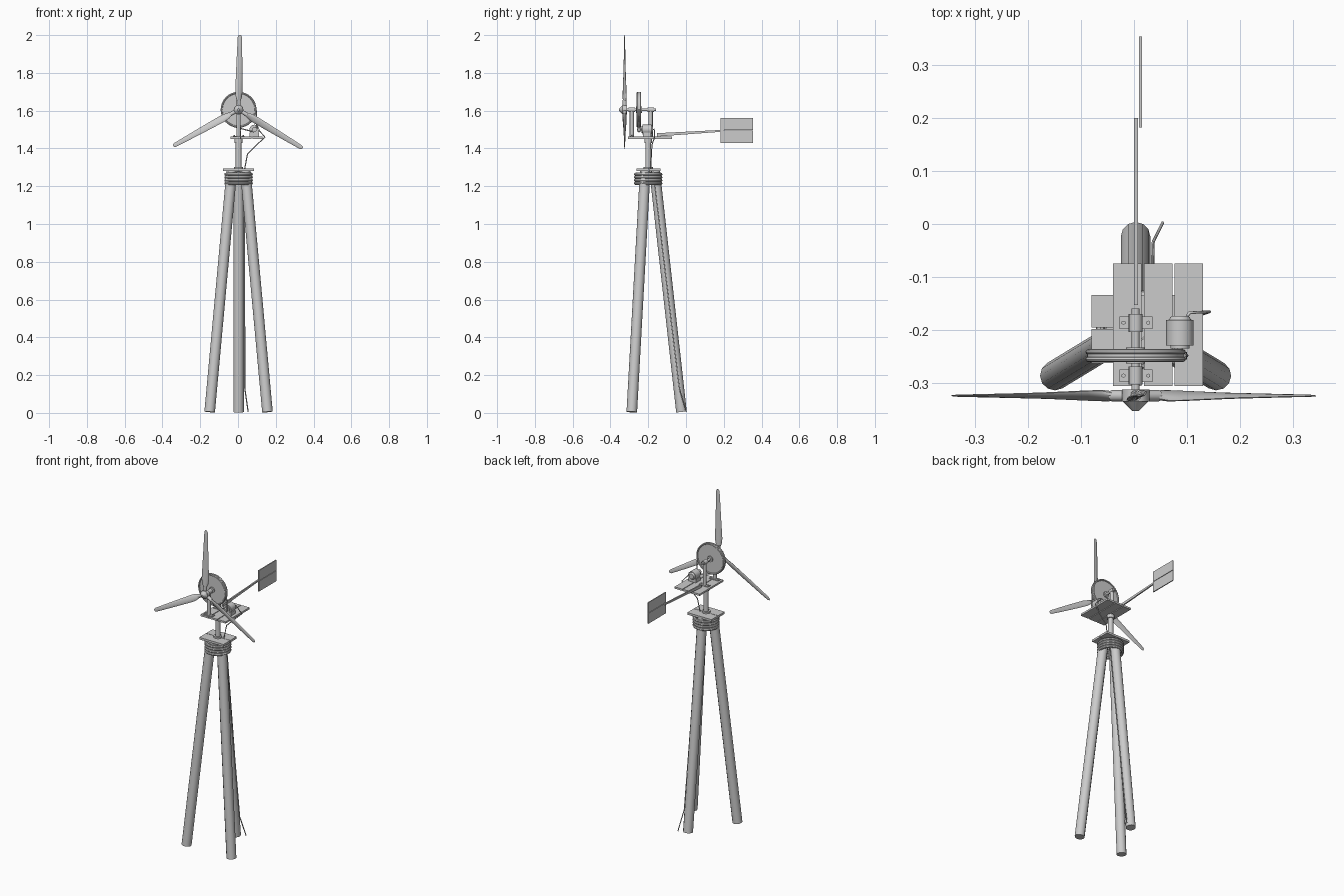
import bpy, math
from mathutils import Vector, Matrix

if "Cube" in bpy.data.objects:
    bpy.data.objects.remove(bpy.data.objects["Cube"])

CX, CY = 0.003, -0.2          # tower axis
SHAFT_Z = 1.605
grey = bpy.data.materials.new("plain grey")
grey.diffuse_color = (0.6, 0.6, 0.6, 1)
grey.use_nodes = True
grey.node_tree.nodes["Principled BSDF"].inputs["Base Color"].default_value = grey.diffuse_color


def finish(ob, name, smooth=False):
    ob.name = name
    ob.data.materials.append(grey)
    if smooth:
        bpy.ops.object.select_all(action='DESELECT')
        ob.select_set(True)
        bpy.context.view_layer.objects.active = ob
        bpy.ops.object.shade_smooth_by_angle(angle=math.radians(35))
    return ob


def box(name, x, y, z):
    """Box from three (min, max) ranges."""
    bpy.ops.mesh.primitive_cube_add(size=1)
    ob = bpy.context.object
    s = [b - a for a, b in (x, y, z)]
    c = [(a + b) / 2 for a, b in (x, y, z)]
    ob.data.transform(Matrix.Translation(c) @ Matrix.Diagonal((*s, 1)))
    return finish(ob, name)


def rod(name, a, b, r, r2=None, sides=16, smooth=True):
    """Cylinder or cone from point a to point b."""
    a, b = Vector(a), Vector(b)
    d = b - a
    bpy.ops.mesh.primitive_cone_add(vertices=sides, radius1=r,
                                    radius2=r if r2 is None else r2, depth=d.length)
    ob = bpy.context.object
    rot = d.to_track_quat('Z', 'Y').to_matrix().to_4x4()
    ob.data.transform(Matrix.Translation((a + b) / 2) @ rot)
    return finish(ob, name, smooth)


def ring(name, loc, R, r, along_y=False):
    bpy.ops.mesh.primitive_torus_add(location=loc, major_radius=R, minor_radius=r,
                                     major_segments=32, minor_segments=8,
                                     rotation=(math.pi / 2 if along_y else 0, 0, 0))
    return finish(bpy.context.object, name, True)


def cable(name, pts, r):
    cu = bpy.data.curves.new(name, 'CURVE')
    cu.dimensions = '3D'
    cu.bevel_depth, cu.bevel_resolution = r, 1
    cu.use_fill_caps = True
    sp = cu.splines.new('POLY')
    sp.points.add(len(pts) - 1)
    for p, co in zip(sp.points, pts):
        p.co = (*co, 1)
    ob = bpy.data.objects.new(name, cu)
    bpy.context.collection.objects.link(ob)
    return finish(ob, name)


# tripod legs
for name, foot, top in (("left_leg", (-0.15, -0.287), (-0.033, -0.216)),
                        ("right_leg", (0.156, -0.287), (0.039, -0.216)),
                        ("back_leg", (0.003, -0.024), (0.003, -0.166))):
    rod(name, (*foot, 0.005), (*top, 1.28), 0.028, sides=12)

# rope lashing and top boards
for i in range(4):
    ring("rope_lashing", (CX, CY, 1.215 + 0.016 * i), 0.067, 0.0085)
box("top_board_front", (-0.08, 0.085), (-0.263, -0.199), (1.28, 1.293))
box("top_board_back", (-0.08, 0.085), (-0.196, -0.134), (1.28, 1.293))

# swivel mast
rod("mast", (CX, CY, 1.29), (CX, CY, 1.45), 0.015)
rod("mast_collar", (CX, CY, 1.43), (CX, CY, 1.452), 0.021)
rod("mast_base", (CX, CY, 1.293), (CX, CY, 1.302), 0.024)

# platform planks
for x in (-0.04, 0.0185, 0.077):
    box("platform_plank", (x, x + 0.054), (-0.307, -0.075), (1.451, 1.462))

# bearing posts with foot plates, bolts and pipe tees
for y in (-0.287, -0.187):
    box("post_foot", (-0.027, 0.035), (y - 0.012, y + 0.012), (1.462, 1.467))
    for x in (-0.02, 0.027):
        rod("foot_bolt", (x, y, 1.467), (x, y, 1.471), 0.004, sides=6, smooth=False)
    rod("bearing_post", (CX, y, 1.462), (CX, y, SHAFT_Z), 0.011)
    rod("bearing_tee", (CX, y - 0.017, SHAFT_Z), (CX, y + 0.017, SHAFT_Z), 0.013)

# shaft, drive wheel and motor pulley
rod("shaft", (CX, -0.335, SHAFT_Z), (CX, -0.16, SHAFT_Z), 0.0075)
rod("drive_wheel", (CX, -0.256, SHAFT_Z), (CX, -0.242, SHAFT_Z), 0.092, sides=40)
for y in (-0.256, -0.242):
    ring("wheel_rim", (CX, y, SHAFT_Z), 0.09, 0.005, True)
rod("wheel_boss", (CX, -0.264, SHAFT_Z), (CX, -0.234, SHAFT_Z), 0.018)
MX, MZ = 0.087, 1.5
rod("motor_pulley", (MX, -0.256, MZ), (MX, -0.242, MZ), 0.013)

# drive belt along the outer tangent lines
for s in (1, -1):
    axis = Vector((MX - CX, 0, MZ - SHAFT_Z)).normalized()
    side = Vector((-axis.z, 0, axis.x)) * s
    cosa = (0.093 - 0.013) / math.hypot(MX - CX, MZ - SHAFT_Z)
    n = axis * cosa + side * math.sqrt(1 - cosa * cosa)
    rod("drive_belt", Vector((CX, -0.249, SHAFT_Z)) + n * 0.093,
        Vector((MX, -0.249, MZ)) + n * 0.013, 0.003, sides=8)

# motor
rod("motor_body", (MX, -0.23, MZ), (MX, -0.182, MZ), 0.026, sides=20)
rod("motor_back_cap", (MX, -0.182, MZ), (MX, -0.174, MZ), 0.022, 0.016, sides=20)
rod("motor_front_cap", (MX, -0.236, MZ), (MX, -0.23, MZ), 0.018, sides=20)
rod("motor_shaft", (MX, -0.26, MZ), (MX, -0.23, MZ), 0.005)
box("motor_cradle", (0.062, 0.112), (-0.228, -0.184), (1.462, 1.484))

# tail boom and two vane boards
boom = box("tail_boom", (0, 0.008), (-0.153, 0.201), (-0.008, 0.008))
for v in boom.data.vertices:
    t = (v.co.y + 0.153) / 0.354
    v.co.z = v.co.z * (1.1 - 0.5 * t) + 1.472 + 0.022 * t
for z in ((1.43, 1.494), (1.497, 1.56)):
    box("tail_vane", (0.009, 0.015), (0.183, 0.355), z)

# power cable
cable("power_cable", [(0.1, -0.176, 1.5), (0.105, -0.168, 1.502), (0.143, -0.166, 1.46),
                      (0.1, -0.18, 1.42), (0.05, -0.183, 1.37), (0.036, -0.187, 1.295),
                      (0.034, -0.166, 1.2), (0.036, -0.035, 0.13), (0.054, 0.002, 0.005)], 0.003)

# rotor hub
HUB = Vector((CX, -0.325, SHAFT_Z))
rod("rotor_hub", (CX, -0.336, SHAFT_Z), (CX, -0.313, SHAFT_Z), 0.026, sides=12)
rod("nose_cone", (CX, -0.336, SHAFT_Z), (CX, -0.354, SHAFT_Z), 0.024, 0.006, sides=12)

# twisted, tapered blades: (radius, half chord, half thickness, pitch)
stations = [(0.045, 0.010, 0.008, 32), (0.065, 0.018, 0.007, 30), (0.095, 0.021, 0.006, 24),
            (0.2, 0.0175, 0.0045, 14), (0.32, 0.0135, 0.003, 7),
            (0.385, 0.011, 0.002, 4), (0.395, 0.006, 0.0012, 4)]
N = 10
for k in range(3):
    turn = Matrix.Translation(HUB) @ Matrix.Rotation(math.radians(1 + 120 * k), 4, 'Y')
    verts, faces = [], []
    for r, c, t, p in stations:
        p = math.radians(p)
        for i in range(N):
            a = 2 * math.pi * i / N
            u, w = c * math.cos(a), t * math.sin(a)
            verts.append(turn @ Vector((u * math.cos(p) - w * math.sin(p),
                                        u * math.sin(p) + w * math.cos(p), r)))
    for j in range(len(stations) - 1):
        for i in range(N):
            n = (i + 1) % N
            faces.append((j * N + i, j * N + n, j * N + N + n, j * N + N + i))
    faces += [tuple(reversed(range(N))), tuple(range(len(verts) - N, len(verts)))]
    me = bpy.data.meshes.new("rotor_blade")
    me.from_pydata(verts, [], faces)
    ob = bpy.data.objects.new("rotor_blade", me)
    bpy.context.collection.objects.link(ob)
    finish(ob, "rotor_blade", True)
    rod("blade_socket", turn @ Vector((0, 0, 0.015)), turn @ Vector((0, 0, 0.052)), 0.0105, sides=12)
